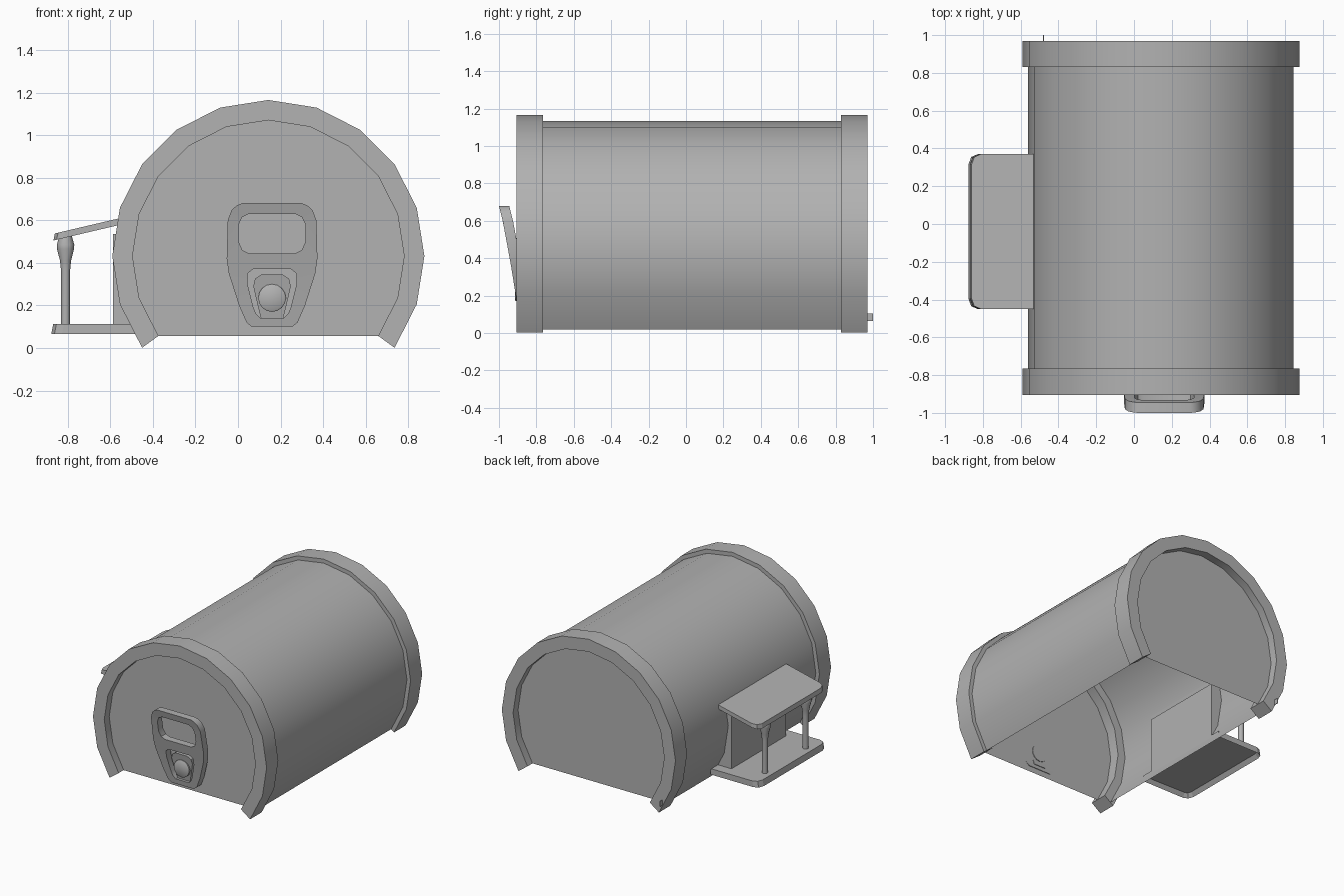
import bpy, bmesh
from math import sin, cos, radians, pi

if "Cube" in bpy.data.objects:
    bpy.data.objects.remove(bpy.data.objects["Cube"])

CX, CZ = 0.1425, 0.432        # barrel axis
PX, PY = 0.16, -0.04          # tab centre x, porch centre y

grey = bpy.data.materials.new("dark_grey")
grey.diffuse_color = (0.445, 0.445, 0.445, 1)
grey.use_nodes = True
grey.node_tree.nodes["Principled BSDF"].inputs["Base Color"].default_value = grey.diffuse_color


def finish(name, bm, smooth=None, recalc=True):
    if recalc:
        bmesh.ops.recalc_face_normals(bm, faces=bm.faces)
    me = bpy.data.meshes.new(name)
    bm.to_mesh(me)
    bm.free()
    me.materials.append(grey)
    ob = bpy.data.objects.new(name, me)
    bpy.context.collection.objects.link(ob)
    if smooth:
        bpy.ops.object.select_all(action='DESELECT')
        bpy.context.view_layer.objects.active = ob
        ob.select_set(True)
        bpy.ops.object.shade_smooth_by_angle(angle=radians(smooth))
    return ob


def arc(r):
    # 20-sided circle, open at the bottom
    return [(CX + r * sin(radians(a)), CZ + r * cos(radians(a))) for a in range(-126, 127, 18)]


def extrude(bm, vec):
    ret = bmesh.ops.extrude_face_region(bm, geom=bm.faces[:])
    vs = [g for g in ret['geom'] if isinstance(g, bmesh.types.BMVert)]
    bmesh.ops.translate(bm, verts=vs, vec=vec)
    return ret


# Barrel shell
bm = bmesh.new()
rows = [[bm.verts.new((x, y, z)) for x, z in arc(0.7025)] for y in (-0.80, 0.86)]
for i in range(len(rows[0]) - 1):
    bm.faces.new((rows[0][i], rows[0][i + 1], rows[1][i + 1], rows[1][i]))
finish("barrel_shell", bm, 30, recalc=False)

# End rims and recessed end walls
for side, y0, y1, yw in (("front", -0.905, -0.765, -0.845), ("back", 0.97, 0.83, 0.91)):
    bm = bmesh.new()
    outer = [bm.verts.new((x, y0, z)) for x, z in arc(0.733)]
    inner = [bm.verts.new((x, y0, z)) for x, z in arc(0.638)]
    for i in range(len(outer) - 1):
        bm.faces.new((outer[i], outer[i + 1], inner[i + 1], inner[i]))
    extrude(bm, (0, y1 - y0, 0))
    finish(side + "_rim", bm, 30)
    bm = bmesh.new()
    wall = bm.faces.new([bm.verts.new((x, yw, z)) for x, z in arc(0.638)])
    wall.normal_update()
    if wall.normal.y * yw < 0:      # face outward
        wall.normal_flip()
    finish(side + "_wall", bm, recalc=False)


# Pull tab, leaning outward toward its top
def lean(z):
    pts = [(0.1, -0.895), (0.3, -0.925), (0.45, -0.952), (0.6, -0.98), (0.68, -1.0)]
    for (za, ya), (zb, yb) in zip(pts, pts[1:]):
        if z <= zb:
            break
    return ya + (yb - ya) * (z - za) / (zb - za)


def tab_part(name, halves, thick, offset=0.0):
    bm = bmesh.new()
    edges = []
    for half in halves:
        loop = [(x, z) for x, z in half] + [(-x, z) for x, z in reversed(half)]
        vs = [bm.verts.new((PX + x, 0, z)) for x, z in loop]
        edges += [bm.edges.new((vs[i - 1], vs[i])) for i in range(len(vs))]
    bmesh.ops.triangle_fill(bm, edges=edges, use_beauty=True)
    extrude(bm, (0, thick, 0))
    for v in bm.verts:
        v.co.y += lean(v.co.z) + offset
    finish(name, bm, 30)


plate = [(0.14, 0.68), (0.165, 0.67), (0.19, 0.648), (0.208, 0.60), (0.213, 0.42),
         (0.203, 0.35), (0.155, 0.20), (0.12, 0.12), (0.095, 0.10)]
finger_hole = [(0.11, 0.63), (0.14, 0.615), (0.157, 0.58), (0.157, 0.50),
               (0.14, 0.46), (0.11, 0.445)]
slot = [(0.09, 0.37), (0.115, 0.35), (0.115, 0.30), (0.088, 0.19), (0.075, 0.16), (0.055, 0.14)]
tongue = [(0.05, 0.345), (0.08, 0.325), (0.088, 0.29), (0.065, 0.19), (0.05, 0.13)]
tab_part("pull_tab", [plate, finger_hole, slot], 0.055)
tab_part("tab_tongue", [tongue], 0.04, 0.02)


# Lathe helper for round parts: (radius, height) profile
def lathe(name, prof, n, place):
    bm = bmesh.new()
    rings = [[bm.verts.new(place(r * cos(2 * pi * k / n), r * sin(2 * pi * k / n), h))
              for k in range(n)] for r, h in prof]
    for a, b in zip(rings, rings[1:]):
        for k in range(n):
            bm.faces.new((a[k], a[(k + 1) % n], b[(k + 1) % n], b[k]))
    bm.faces.new(rings[0])
    bm.faces.new(rings[-1])
    finish(name, bm, 40)


lathe("tab_rivet", [(0.065, 0.84), (0.065, 0.91), (0.058, 0.915)], 16,
      lambda u, v, h: (PX + u, -h, 0.235 + v))

# Porch posts
for sgn, side in ((-1, "front"), (1, "back")):
    lathe(side + "_porch_post",
          [(0.021, 0.10), (0.021, 0.36), (0.026, 0.41), (0.04, 0.465), (0.041, 0.485), (0.028, 0.53)],
          12, lambda u, v, h: (-0.81 + u, PY + sgn * 0.245 + v, h))


# Porch slabs with rounded outer corners
def slab_outline(x_out, x_in):
    half = [(x_in, 0.41), (x_out + 0.05, 0.41), (x_out + 0.015, 0.395), (x_out, 0.355)]
    return half + [(x, -y) for x, y in reversed(half)]


bm = bmesh.new()
bm.faces.new([bm.verts.new((x, PY + y, 0.112)) for x, y in slab_outline(-0.868, -0.465)])
ret = extrude(bm, (0, 0, -0.045))
bottom = [g for g in ret['geom'] if isinstance(g, bmesh.types.BMFace)]
for v in bottom[0].verts:      # flare the lower edge outward
    if v.co.x < -0.8:
        v.co.x -= 0.009
bmesh.ops.recalc_face_normals(bm, faces=bm.faces)
bmesh.ops.inset_region(bm, faces=bottom, thickness=0.025)
bmesh.ops.translate(bm, verts=list(bottom[0].verts), vec=(0, 0, 0.03))
finish("porch_floor", bm)

bm = bmesh.new()
bm.faces.new([bm.verts.new((x, PY + y, 0.537 + 0.235 * (x + 0.865)))
              for x, y in slab_outline(-0.86, -0.53)])
extrude(bm, (-0.007, 0, -0.033))
finish("porch_roof", bm)


# Box helper
def box(name, x, y, z):
    bm = bmesh.new()
    bm.faces.new([bm.verts.new(c) for c in ((x[0], y[0], z[0]), (x[1], y[0], z[0]),
                                            (x[1], y[1], z[0]), (x[0], y[1], z[0]))])
    extrude(bm, (0, 0, z[1] - z[0]))
    finish(name, bm)


# Doorway block behind the porch, thin clip on the back rim
box("doorway_block", (-0.587, -0.47), (PY - 0.33, PY + 0.33), (0.10, 0.535))
box("back_clip", (-0.482, -0.477), (0.95, 1.0), (0.065, 0.105))
